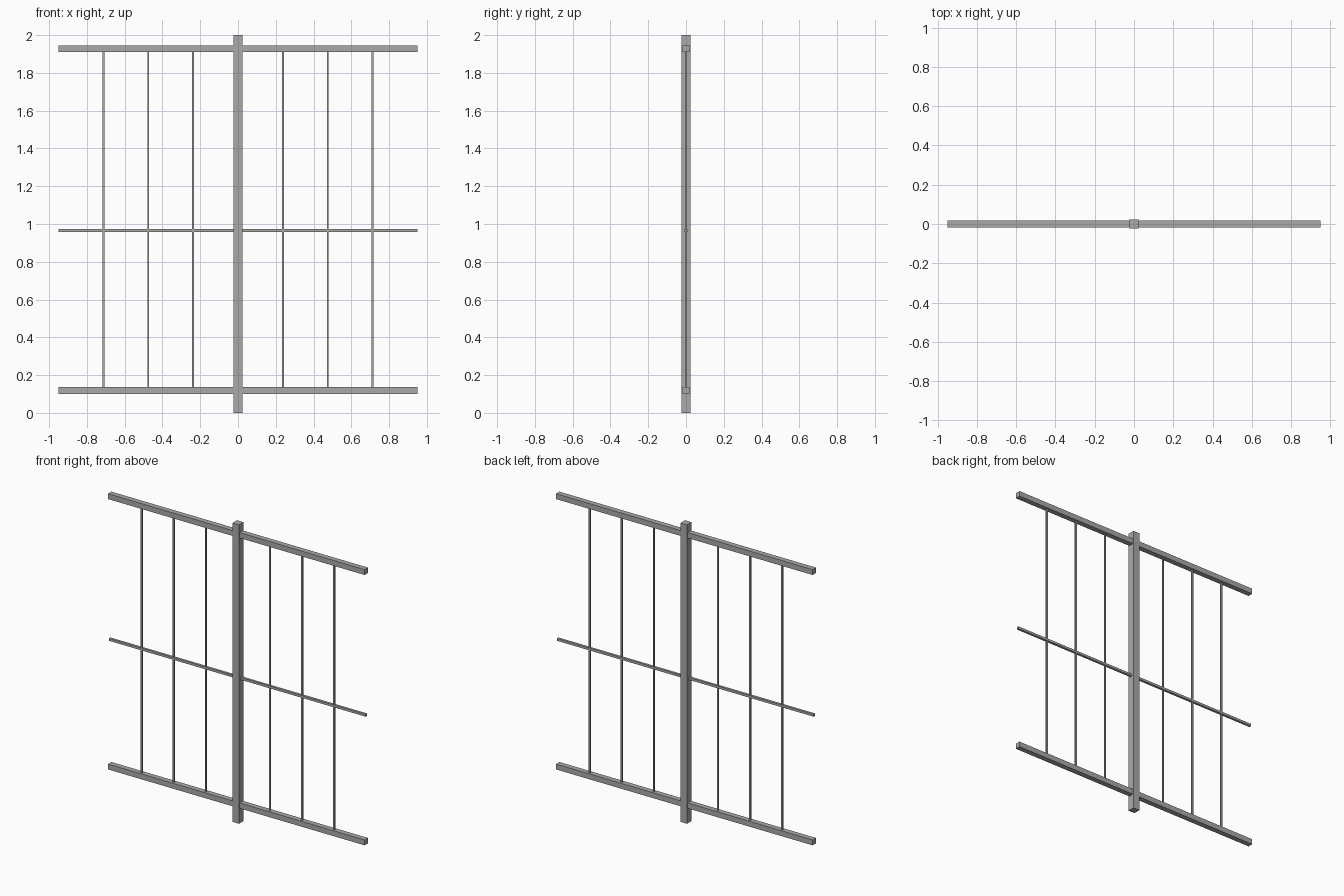
import bpy
import bmesh
from mathutils import Matrix, Vector

if "Cube" in bpy.data.objects:
    bpy.data.objects.remove(bpy.data.objects["Cube"])

steel = bpy.data.materials.new("grey_steel")
steel.diffuse_color = (0.4, 0.4, 0.4, 1.0)
steel.use_nodes = True
steel.node_tree.nodes["Principled BSDF"].inputs["Base Color"].default_value = steel.diffuse_color


def box(name, lo, hi):
    """Box between two opposite corners."""
    lo, hi = Vector(lo), Vector(hi)
    bm = bmesh.new()
    bmesh.ops.create_cube(bm, size=1.0, matrix=Matrix.Diagonal((*(hi - lo), 1.0)))
    mesh = bpy.data.meshes.new(name)
    bm.to_mesh(mesh)
    bm.free()
    mesh.materials.append(steel)
    obj = bpy.data.objects.new(name, mesh)
    obj.location = (lo + hi) / 2
    bpy.context.collection.objects.link(obj)
    return obj


POST = 0.024      # half widths
RAIL = 0.018
MID = 0.008
BAR = 0.005
REACH = 0.95
LOW_Z, MID_Z, TOP_Z = 0.119, 0.966, 1.928

# Central square post
box("post", (-POST, -POST, 0), (POST, POST, 2))

# Rails and thin upright bars on both sides of the post
for side, s in (("left", -1), ("right", 1)):
    x0, x1 = sorted((s * POST, s * REACH))
    for name, z, h in (("bottom_rail", LOW_Z, RAIL),
                       ("middle_rail", MID_Z, MID),
                       ("top_rail", TOP_Z, RAIL)):
        box(f"{side}_{name}", (x0, -h, z - h), (x1, h, z + h))
    for i in range(1, 4):
        x = s * i * REACH / 4
        box(f"{side}_bar_{i}", (x - BAR, -BAR, LOW_Z + RAIL),
            (x + BAR, BAR, TOP_Z - RAIL))
